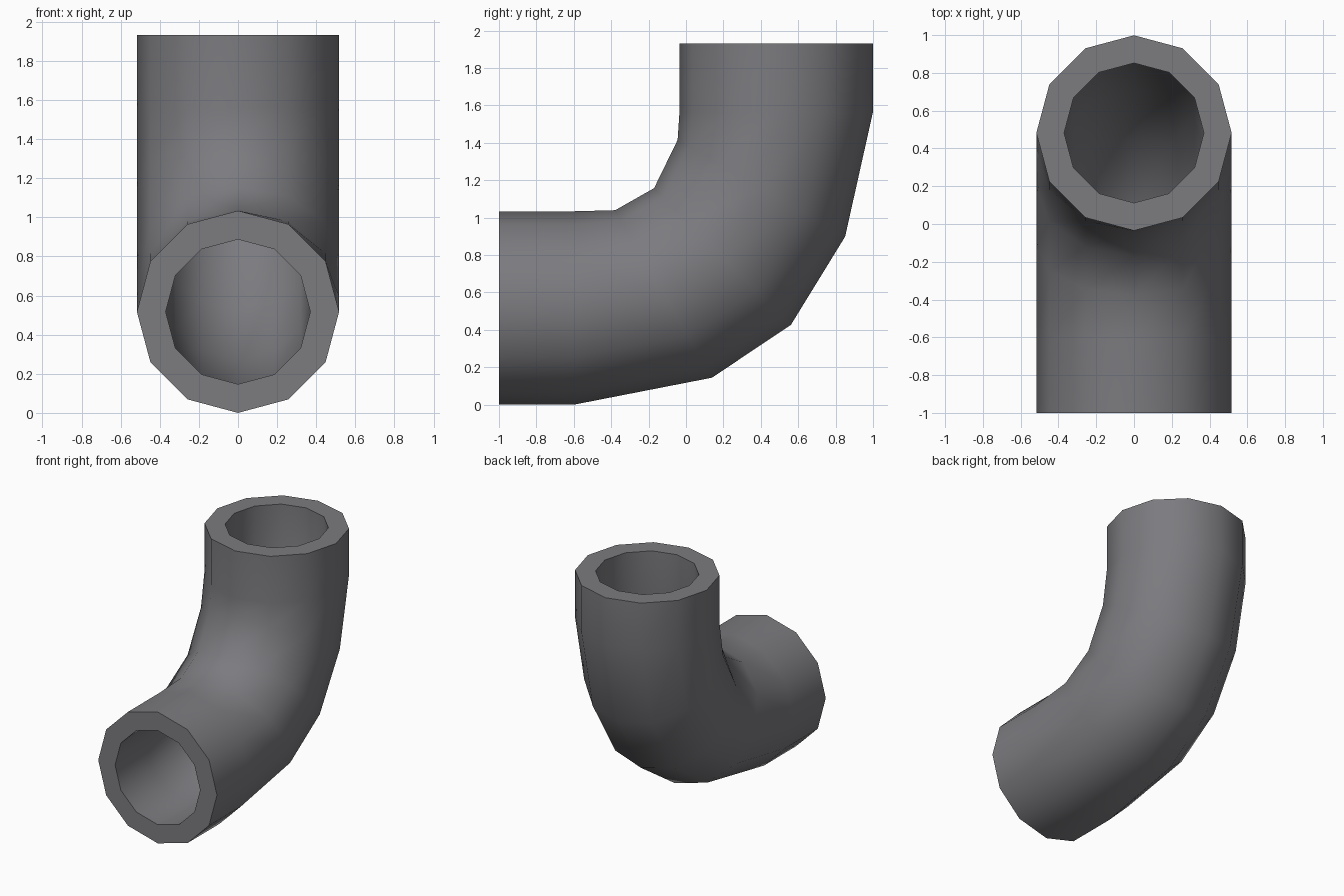
import bpy, bmesh, math
from mathutils import Vector

if "Cube" in bpy.data.objects:
    bpy.data.objects.remove(bpy.data.objects["Cube"])

SIDES, R_OUT, R_IN = 12, 0.517, 0.37

# Ring stations along the bend: (y, z, direction angle in degrees)
STATIONS = [(-1.0, 0.52, 0), (-0.6, 0.52, 0), (-0.12, 0.595, 30), (0.195, 0.795, 45),
            (0.403, 1.16, 60), (0.482, 1.565, 90), (0.482, 1.935, 90)]

grey = bpy.data.materials.new("pipe grey")
grey.diffuse_color = (0.2, 0.2, 0.215, 1)
grey.use_nodes = True
grey.node_tree.nodes["Principled BSDF"].inputs["Base Color"].default_value = grey.diffuse_color

bm = bmesh.new()


def ring(y, z, angle, radius):
    a = math.radians(angle)
    up = Vector((0, -math.sin(a), math.cos(a)))
    verts = []
    for i in range(SIDES):
        t = 2 * math.pi * i / SIDES
        p = Vector((0, y, z)) + Vector((math.sin(t) * radius, 0, 0)) + up * math.cos(t) * radius
        verts.append(bm.verts.new(p))
    return verts


def bridge(a, b):
    for i in range(SIDES):
        j = (i + 1) % SIDES
        bm.faces.new((a[i], a[j], b[j], b[i]))


# Outer wall, end rim, bore and the other rim form one closed loop of rings
rings = [ring(*s, R_OUT) for s in STATIONS] + [ring(*s, R_IN) for s in reversed(STATIONS)]
for k in range(len(rings)):
    bridge(rings[k], rings[(k + 1) % len(rings)])
bmesh.ops.recalc_face_normals(bm, faces=bm.faces)

# Stand it exactly on the ground
low = min(v.co.z for v in bm.verts)
bmesh.ops.translate(bm, verts=bm.verts, vec=(0, 0, -low))

mesh = bpy.data.meshes.new("elbow_pipe")
bm.to_mesh(mesh)
bm.free()
mesh.materials.append(grey)
pipe = bpy.data.objects.new("elbow_pipe", mesh)
bpy.context.collection.objects.link(pipe)

# Smooth walls with crisp end rims
bpy.context.view_layer.objects.active = pipe
pipe.select_set(True)
bpy.ops.object.shade_smooth_by_angle(angle=math.radians(50))
